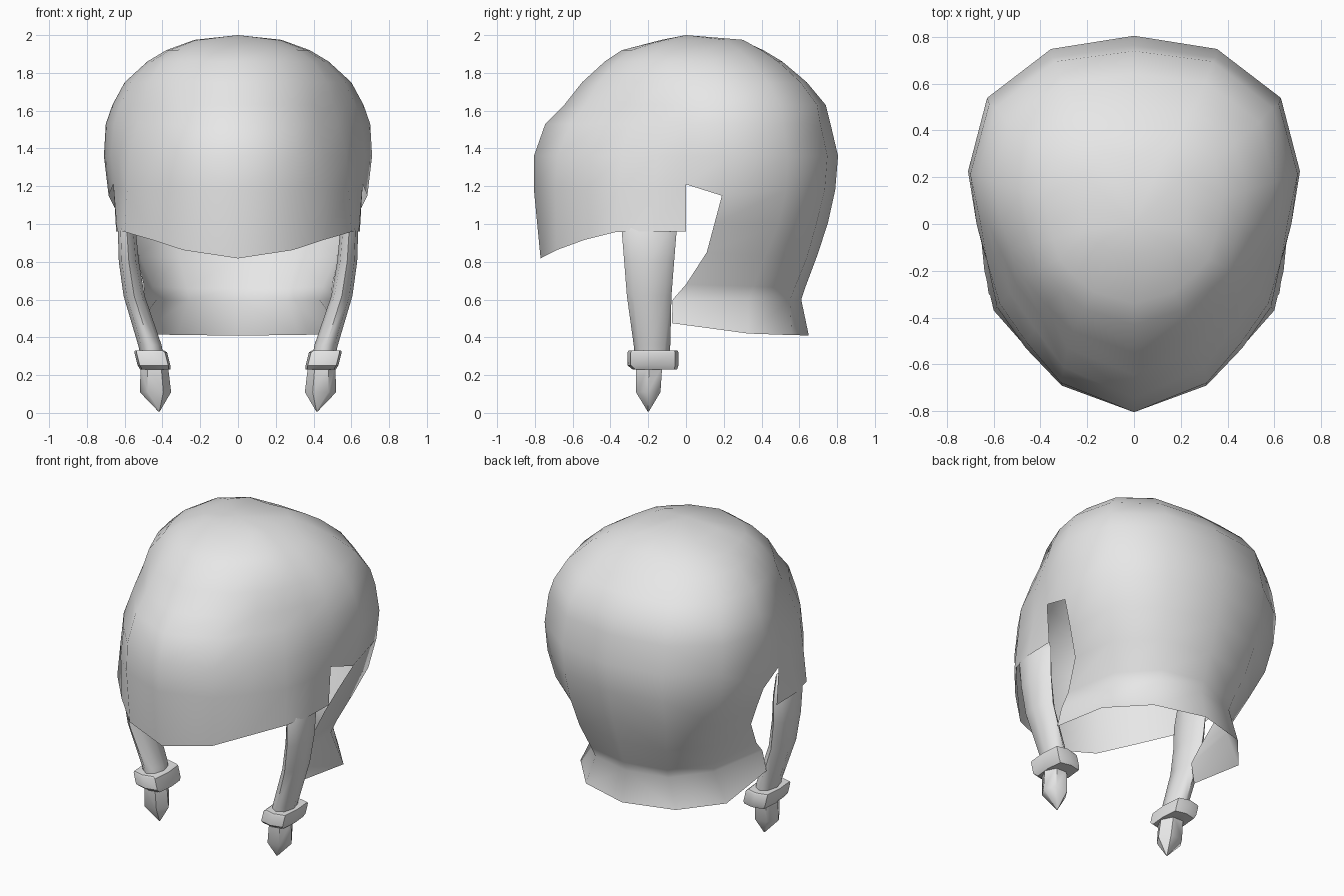
import bpy, bmesh, math

if "Cube" in bpy.data.objects:
    bpy.data.objects.remove(bpy.data.objects["Cube"])

mat = bpy.data.materials.new("light grey")
mat.diffuse_color = (0.8, 0.8, 0.8, 1)
mat.use_nodes = True
mat.node_tree.nodes["Principled BSDF"].inputs["Base Color"].default_value = mat.diffuse_color


def finish(name, bm, angle):
    """Turn a right-hand half into a mirrored, smooth-shaded object."""
    me = bpy.data.meshes.new(name)
    bm.to_mesh(me)
    bm.free()
    me.materials.append(mat)
    ob = bpy.data.objects.new(name, me)
    bpy.context.collection.objects.link(ob)
    mod = ob.modifiers.new("mirror", 'MIRROR')
    mod.merge_threshold = 0.001
    bpy.ops.object.select_all(action='DESELECT')
    ob.select_set(True)
    bpy.context.view_layer.objects.active = ob
    bpy.ops.object.shade_smooth_by_angle(angle=math.radians(angle))
    return ob


# Half plan of the head, from front centre round the side to back centre
plan = [(0, -1), (.45, -.865), (.68, -.67), (.86, -.45), (.92, -.2),
        (.96, 0), (1, .28), (.885, .67), (.5, .93), (0, 1)]
# How far each column is drawn in at the temples, and pushed out at the back
temple = [0, .4, .9, 1, .6, .2, 0, 0, 0, 0]
swell = [0, 0, 0, 0, 0, 0, 0, .6, 1, 0]
# Height, half width, front reach, back reach, temple hollow, back swell
levels = [(1.975, .23, .13, .29, 0, .12), (1.92, .38, .34, .41, .02, .05),
          (1.86, .48, .43, .51, .04, .03), (1.75, .6, .55, .64, .08, .02),
          (1.63, .665, .645, .74, .12, .01), (1.53, .7, .745, .765, .12, 0),
          (1.36, .71, .805, .805, .06, 0), (1.18, .695, .805, .79, .02, 0)]


def ring(z, w, f, b, hollow, out):
    pts = []
    for (u, v), t, s in zip(plan, temple, swell):
        k = 1 - hollow * t + out * s
        pts.append((w * u * k, v * (f if v < 0 else b) * k, z))
    return pts


# Hair cap: crown to ear height all round
bm = bmesh.new()
crown = bm.verts.new((0, 0, 2))
upper = None
for i, lv in enumerate(levels):
    pts = ring(*lv)
    if i == len(levels) - 1:                 # sloped top of the ear gap
        pts[5] = (.66, 0, 1.21)
        pts[6] = (.685, .19, 1.15)
    row = [bm.verts.new(p) for p in pts]
    for c in range(len(plan) - 1):
        if upper is None:
            bm.faces.new((row[c], row[c + 1], crown))
        else:
            bm.faces.new((row[c], row[c + 1], upper[c + 1], upper[c]))
    upper = row


def skirt(top, rows):
    for pts in rows:
        row = [bm.verts.new(p) for p in pts]
        for c in range(len(row) - 1):
            bm.faces.new((row[c], row[c + 1], top[c + 1], top[c]))
        top = row


# Fringe hanging below ear height, in front of the ear gap
skirt(upper[:6], [[(0, -.77, .818), (.29, -.685, .862), (.45, -.54, .915),
                   (.6, -.37, .958), (.64, -.2, .96), (.645, 0, .96)]])
# Nape panel behind the ear gap, pinched at the neck and flared at the hem
skirt(upper[6:], [
    [(.61, .15, 1.0), (.585, .49, 1.0), (.34, .69, 1.0), (0, .75, 1.0)],
    [(.54, .11, .85), (.52, .42, .83), (.31, .64, .82), (0, .69, .82)],
    [(.5, 0, .68), (.45, .36, .67), (.27, .575, .66), (0, .63, .66)],
    [(.495, -.07, .6), (.43, .33, .6), (.26, .55, .6), (0, .61, .6)],
    [(.52, -.075, .475), (.52, .33, .42), (.32, .56, .412), (0, .65, .41)]])
finish("hair_cap", bm, 60)


def tube(name, rings, n, angle, power=1.0):
    """Closed tube through rings of (x, y, z, x radius, y radius);
    a power below one makes the section squarer."""
    def bend(t):
        return math.copysign(abs(t) ** power, t) if abs(t) > 1e-6 else 0.0
    bm = bmesh.new()
    prev = None
    for x, y, z, rx, ry in rings:
        row = []
        for k in range(n):
            a = 2 * math.pi * k / n
            row.append(bm.verts.new((x + rx * bend(math.cos(a)),
                                     y + ry * bend(math.sin(a)), z)))
        if prev:
            for k in range(n):
                j = (k + 1) % n
                bm.faces.new((prev[k], prev[j], row[j], row[k]))
        else:
            bm.faces.new(row[::-1])
        prev = row
    bm.faces.new(prev)
    return finish(name, bm, angle)


# Side lock, its band and its pointed tip
tube("side_lock", [(.45, -.18, .28, .06, .09), (.467, -.18, .36, .062, .097),
                   (.55, -.195, .62, .056, .118), (.578, -.195, .8, .053, .132),
                   (.588, -.195, .96, .048, .145), (.57, -.195, 1.08, .03, .09)], 8, 70)
tube("lock_band", [(.438, -.165, .23, .08, .118), (.445, -.175, .252, .087, .135),
                   (.462, -.175, .32, .087, .135), (.468, -.175, .33, .078, .13)], 8, 40, .4)
tube("lock_tip", [(.418, -.2, .008, .004, .004), (.437, -.2, .11, .083, .075),
                  (.443, -.195, .25, .072, .08)], 6, 50)
